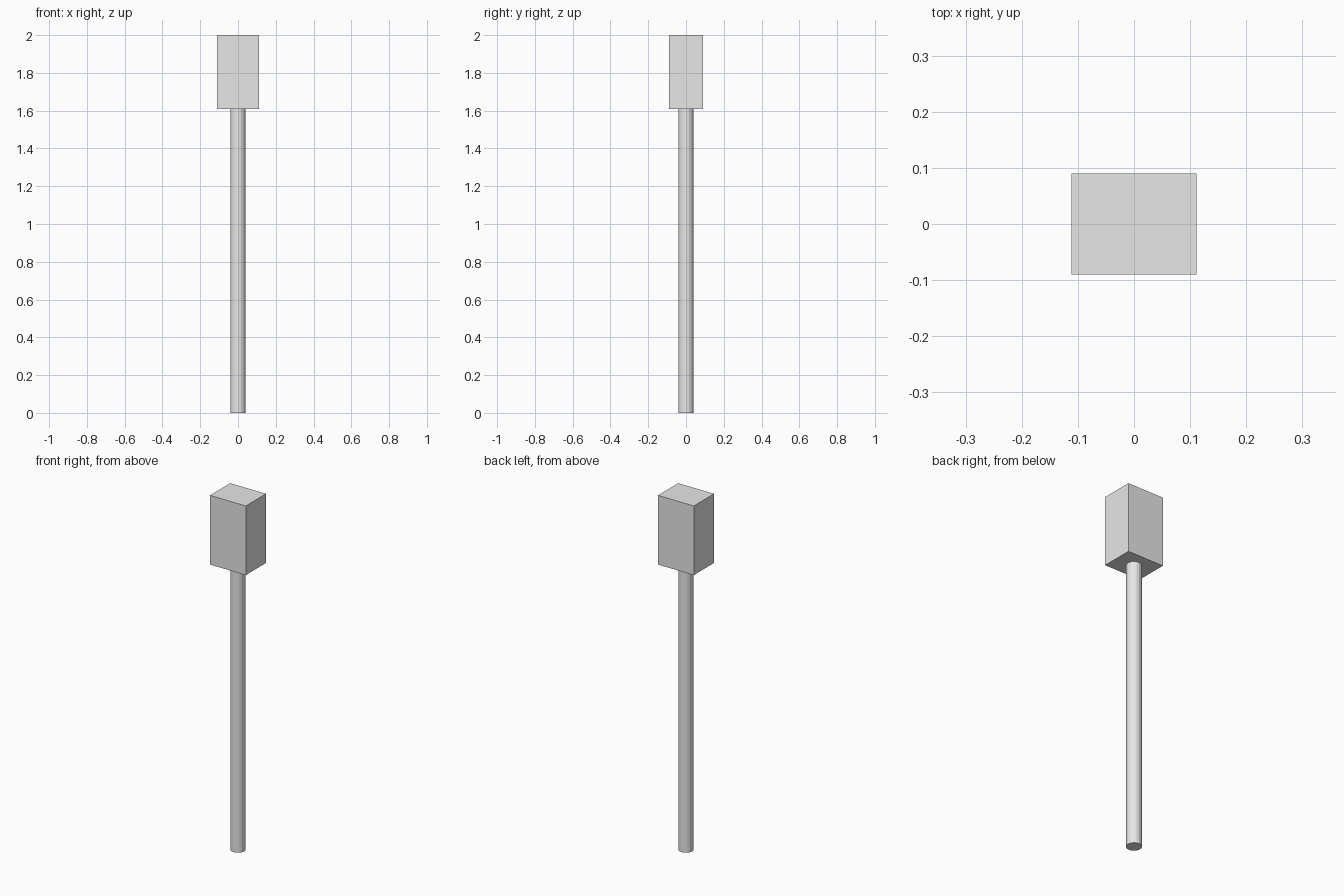
import bpy
import bmesh
from mathutils import Matrix

default = bpy.data.objects.get("Cube")
if default:
    bpy.data.objects.remove(default, do_unlink=True)

POLE_RADIUS = 0.04
HEAD_SIZE = (0.223, 0.18, 0.39)
TOTAL_HEIGHT = 2.0
POLE_HEIGHT = TOTAL_HEIGHT - HEAD_SIZE[2]

# Single plain grey for both parts
grey = bpy.data.materials.new("light grey")
grey.use_nodes = True
grey.diffuse_color = (0.8, 0.8, 0.8, 1)
grey.node_tree.nodes["Principled BSDF"].inputs["Base Color"].default_value = grey.diffuse_color


def add_part(name, bm, z):
    mesh = bpy.data.meshes.new(name)
    bm.to_mesh(mesh)
    bm.free()
    mesh.materials.append(grey)
    part = bpy.data.objects.new(name, mesh)
    part.location.z = z
    bpy.context.collection.objects.link(part)
    return part


# Slender round handle
bm = bmesh.new()
bmesh.ops.create_cone(bm, cap_ends=True, segments=16, radius1=POLE_RADIUS,
                      radius2=POLE_RADIUS, depth=POLE_HEIGHT)
add_part("handle", bm, POLE_HEIGHT / 2)

# Upright block on top of the handle
bm = bmesh.new()
bmesh.ops.create_cube(bm, size=1, matrix=Matrix.Diagonal((*HEAD_SIZE, 1)))
add_part("head_block", bm, TOTAL_HEIGHT - HEAD_SIZE[2] / 2)
